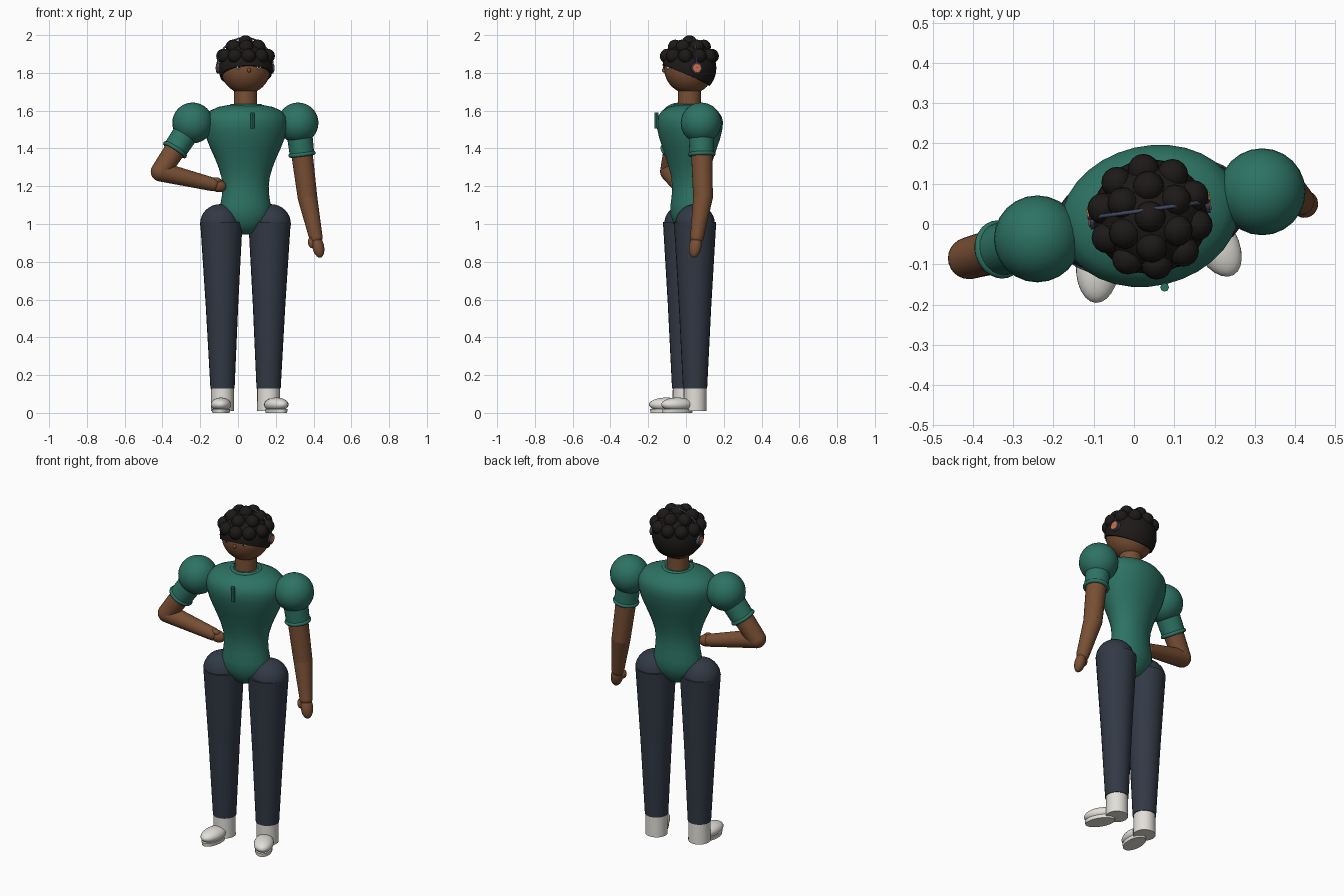
import bpy, bmesh, math
from mathutils import Matrix, Vector

if "Cube" in bpy.data.objects:
    bpy.data.objects.remove(bpy.data.objects["Cube"])

def material(name, rgb):
    m = bpy.data.materials.new(name)
    m.diffuse_color = (*rgb, 1)
    m.use_nodes = True
    m.node_tree.nodes["Principled BSDF"].inputs["Base Color"].default_value = m.diffuse_color
    return m

GREEN = material("green_cloth", (0.026, 0.17, 0.125))
SKIN = material("skin", (0.19, 0.078, 0.034))
NAVY = material("trouser_cloth", (0.032, 0.041, 0.06))
HAIR = material("hair_black", (0.012, 0.01, 0.009))
WHITE = material("shoe_white", (0.76, 0.74, 0.69))
STEEL = material("steel_blue", (0.05, 0.07, 0.12))
ORANGE = material("orange", (0.6, 0.16, 0.07))

def finish(name, bm, mat, angle=40):
    me = bpy.data.meshes.new(name)
    bmesh.ops.recalc_face_normals(bm, faces=bm.faces)
    bm.to_mesh(me)
    bm.free()
    me.materials.append(mat)
    me.polygons.foreach_set("use_smooth", [True] * len(me.polygons))
    me.set_sharp_from_angle(angle=math.radians(angle))
    ob = bpy.data.objects.new(name, me)
    bpy.context.collection.objects.link(ob)
    return ob

def ball(name, c, r, mat, rot=None, seg=24):
    """Ellipsoid at c; r is a radius or three half sizes."""
    r = (r, r, r) if isinstance(r, (int, float)) else r
    bm = bmesh.new()
    bmesh.ops.create_uvsphere(bm, u_segments=seg, v_segments=seg * 2 // 3, radius=1)
    rot = rot if rot is not None else Matrix()
    bm.transform(Matrix.Translation(c) @ rot @ Matrix.Diagonal((*r, 1)))
    return finish(name, bm, mat)

def limb(name, p, q, r1, r2, mat, seg=24):
    """Tapered round bar from p to q."""
    p, q = Vector(p), Vector(q)
    bm = bmesh.new()
    bmesh.ops.create_cone(bm, cap_ends=True, segments=seg, radius1=r1, radius2=r2,
                          depth=(q - p).length)
    bm.transform(Matrix.Translation((p + q) / 2) @ (q - p).to_track_quat('Z', 'Y').to_matrix().to_4x4())
    return finish(name, bm, mat)

def lathe(name, profile, mat, mtx, seg=32):
    """Stack of elliptical rings (z, half width, half depth)."""
    bm = bmesh.new()
    rings = [[bm.verts.new((a * math.cos(2 * math.pi * i / seg), b * math.sin(2 * math.pi * i / seg), z))
              for i in range(seg)] for z, a, b in profile]
    for lo, hi in zip(rings, rings[1:]):
        for i in range(seg):
            j = (i + 1) % seg
            bm.faces.new((lo[i], lo[j], hi[j], hi[i]))
    bm.faces.new(rings[0])
    bm.faces.new(rings[-1])
    bm.transform(mtx)
    return finish(name, bm, mat)

def ring(name, c, axis, R, r, mat, seg=28, sides=8):
    """Torus at c around axis."""
    bm = bmesh.new()
    v = [[bm.verts.new(((R + r * math.cos(b)) * math.cos(a), (R + r * math.cos(b)) * math.sin(a), r * math.sin(b)))
          for b in (2 * math.pi * j / sides for j in range(sides))]
         for a in (2 * math.pi * i / seg for i in range(seg))]
    for i in range(seg):
        for j in range(sides):
            k, l = (i + 1) % seg, (j + 1) % sides
            bm.faces.new((v[i][j], v[k][j], v[k][l], v[i][l]))
    bm.transform(Matrix.Translation(c) @ Vector(axis).to_track_quat('Z', 'Y').to_matrix().to_4x4())
    return finish(name, bm, mat, 80)

# Torso
body = Matrix.Translation((0.04, 0.02, 0)) @ Matrix.Rotation(math.radians(13), 4, 'Z')
lathe("torso", [(0.945, .02, .015), (0.955, .055, .045), (0.975, .085, .065), (1.0, .115, .083),
                (1.05, .14, .1), (1.1, .135, .1), (1.15, .127, .094), (1.2, .124, .092),
                (1.25, .13, .097), (1.3, .145, .109), (1.35, .165, .124), (1.4, .188, .141),
                (1.45, .208, .158), (1.5, .221, .17), (1.54, .224, .174), (1.57, .217, .166),
                (1.6, .19, .145), (1.62, .145, .11), (1.632, .08, .065)], GREEN, body)
ring("collar", (0.042, 0.018, 1.625), (0, 0, 1), 0.077, 0.011, GREEN)
limb("chest_tab", (0.076, -0.157, 1.505), (0.076, -0.157, 1.59), 0.011, 0.011, GREEN, 8)

# Legs and shoes
for side, x, y, toe, turn in (("right", -0.088, -0.01, (-0.09, -0.103), -3),
                              ("left", 0.167, 0.048, (0.203, -0.045), 28)):
    ax = -0.082 if x < 0 else 0.162
    hip, knee, hem = (x, y, 1.01), ((x + ax) / 2, y, 0.57), (ax, y, 0.13)
    hx = x - 0.008 if x < 0 else x + 0.008
    ball(side + "_hip", (hx, y, 1.0), 0.105, NAVY)
    limb(side + "_thigh", knee, hip, 0.086, 0.112, NAVY)
    limb(side + "_shin", hem, knee, 0.064, 0.086, NAVY)
    limb(side + "_shoe_ankle", (ax, y, 0.01), (ax, y, 0.14), 0.061, 0.06, WHITE)
    rot = Matrix.Rotation(math.radians(turn), 4, 'Z')
    ball(side + "_shoe_toe", (*toe, 0.044), (0.054, 0.093, 0.037), WHITE, rot)
    lathe(side + "_shoe_sole", [(0, .046, .085), (0.02, .048, .087)], WHITE,
          Matrix.Translation((*toe, 0)) @ rot)

# Arms with puffed sleeves
arms = (("right", (-0.24, -0.037, 1.535), (-0.41, -0.085, 1.277), (-0.135, -0.045, 1.21), 0.55),
        ("left", (0.318, 0.08, 1.535), (0.368, 0.09, 1.14), (0.412, 0.058, 0.93), 0.42))
for side, sh, el, wr, t in arms:
    sh, el, wr = Vector(sh), Vector(el), Vector(wr)
    cuff = sh.lerp(el, t)
    ball(side + "_puff_sleeve", sh, 0.108, GREEN)
    limb(side + "_cuff", sh.lerp(el, 0.15), cuff, 0.068, 0.065, GREEN)
    ring(side + "_cuff_band", cuff, el - sh, 0.062, 0.011, GREEN)
    limb(side + "_upper_arm", sh, el, 0.06, 0.052, SKIN)
    ball(side + "_elbow", el, 0.052, SKIN)
    limb(side + "_forearm", el, wr, 0.052, 0.036, SKIN)
    ball(side + "_wrist", wr, 0.036, SKIN)
    hand_rot = (wr - el).to_track_quat('Z', 'Y').to_matrix().to_4x4()
    d = (wr - el).normalized()
    if side == "left":
        ball("left_hand", (0.424, 0.049, 0.882), (0.034, 0.03, 0.062), SKIN, hand_rot)
        ball("left_thumb", (0.386, 0.04, 0.9), (0.016, 0.016, 0.028), SKIN, hand_rot)
    else:
        ball("right_hand", wr + d * 0.03, (0.03, 0.034, 0.045), SKIN, hand_rot)
        ball("right_thumb", wr + d * 0.025 + Vector((0, -0.01, 0.026)), (0.016, 0.016, 0.025), SKIN, hand_rot)

# Neck and head
head = Matrix.Translation((0.04, 0.018, 1.826)) @ Matrix.Rotation(math.radians(8), 4, 'Z')
limb("neck", (0.04, 0.018, 1.58), (0.04, 0.018, 1.74), 0.062, 0.06, SKIN)
ball("head", head @ Vector(), (0.133, 0.134, 0.137), SKIN, seg=32)
ball("nose", head @ Vector((0, -0.135, -0.012)), (0.01, 0.012, 0.012), SKIN, seg=12)
for s, n in ((-1, "right"), (1, "left")):
    ball(n + "_eye", head @ Vector((0.053 * s, -0.117, 0.006)), 0.014, WHITE, seg=12)
    ball(n + "_pupil", head @ Vector((0.053 * s, -0.128, 0.005)), 0.006, HAIR, seg=10)

# Hair cap cut along a sloping hairline, with curls on top
bm = bmesh.new()
bmesh.ops.create_uvsphere(bm, u_segments=32, v_segments=20, radius=0.143)
cut = bmesh.ops.bisect_plane(bm, geom=bm.verts[:] + bm.edges[:] + bm.faces[:], clear_inner=True,
                             plane_co=(0, -0.14, 0.013), plane_no=(0, 0.4, 0.92))
bmesh.ops.holes_fill(bm, edges=[e for e in bm.edges if e.is_boundary])
bm.transform(head)
finish("hair_cap", bm, HAIR)
for elev, count, start in ((90, 1, 0), (56, 6, 85), (28, 10, 18)):
    for i in range(count):
        a, e = math.radians(start + 360 * i / count), math.radians(elev)
        p = Vector((math.cos(a) * math.cos(e), math.sin(a) * math.cos(e), math.sin(e))) * 0.134
        ball("curl", head @ p, 0.039, HAIR, seg=16)

# Headset: thin band and round ear pieces
arc = bpy.data.curves.new("headset_band", 'CURVE')
arc.dimensions = '3D'
arc.bevel_depth = 0.005
arc.bevel_resolution = 1
sp = arc.splines.new('POLY')
sp.points.add(24)
for i, pt in enumerate(sp.points):
    a = math.pi * i / 24
    pt.co = (*(head @ Vector((0.15 * math.cos(a), 0.018, 0.16 * math.sin(a)))), 1)
arc.materials.append(STEEL)
bpy.context.collection.objects.link(bpy.data.objects.new("headset_band", arc))
for s, n in ((-1, "right"), (1, "left")):
    at = lambda x: head @ Vector((x * s, 0.018, 0))
    limb(n + "_ear_cup", at(0.12), at(0.15), 0.03, 0.029, STEEL)
    limb(n + "_ear_disc", at(0.148), at(0.154), 0.023, 0.022, ORANGE)
